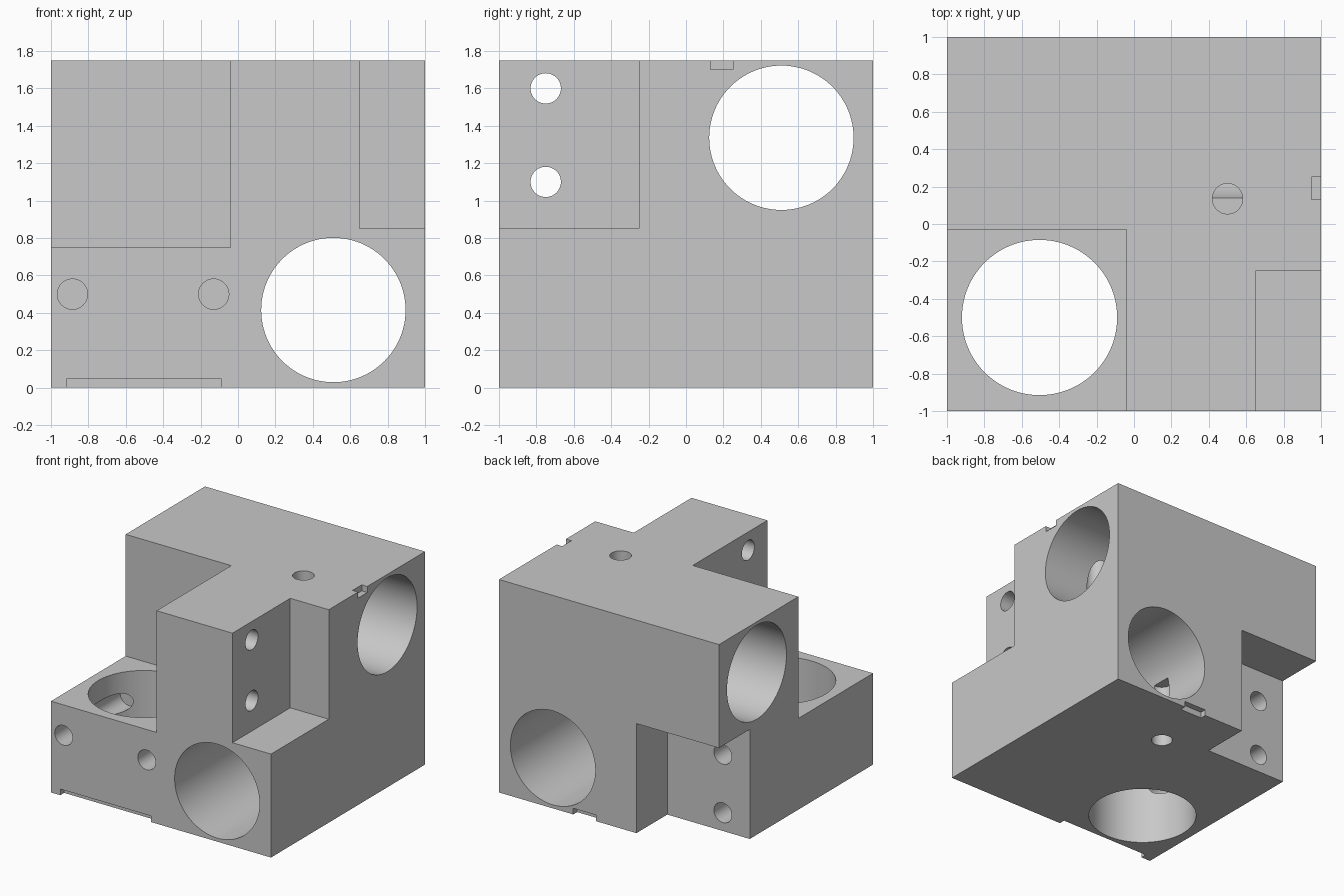
import bpy
from math import pi
from mathutils import Vector

default = bpy.data.objects.get("Cube")
if default:
    bpy.data.objects.remove(default, do_unlink=True)

OVER = 0.1  # how far cutters overshoot open faces


def box(name, low, high):
    low, high = Vector(low), Vector(high)
    bpy.ops.mesh.primitive_cube_add(size=1, location=(low + high) / 2)
    ob = bpy.context.object
    ob.name = name
    ob.scale = high - low
    bpy.ops.object.transform_apply(location=True, rotation=True, scale=True)
    return ob


def rod(name, axis, start, end, a, b, radius, sides=96):
    """Cylinder along an axis; a and b are its other two coordinates in xyz order."""
    mid = (start + end) / 2
    place = {"x": (mid, a, b), "y": (a, mid, b), "z": (a, b, mid)}[axis]
    turn = {"x": (0, pi / 2, 0), "y": (pi / 2, 0, 0), "z": (0, 0, 0)}[axis]
    bpy.ops.mesh.primitive_cylinder_add(vertices=sides, radius=radius, depth=end - start,
                                        location=place, rotation=turn)
    ob = bpy.context.object
    ob.name = name
    bpy.ops.object.transform_apply(location=True, rotation=True, scale=True)
    return ob


block = box("machined_block", (-1, -1, 0), (1, 1, 1.75))
top, far = 1.75 + OVER, 1 + OVER

cutters = [
    # Corner steps
    box("front_right_step", (-far, -far, 0.75), (-0.04, -0.03, top)),
    box("front_left_step", (0.65, -far, 0.85), (far, -0.25, top)),
    box("back_step", (-far, 0.6, -OVER), (-0.25, far, 0.9)),
    # Large bores
    rod("depth_bore", "y", -far, far, 0.51, 0.415, 0.386),
    rod("cross_bore", "x", -far, far, 0.51, 1.336, 0.386),
    rod("upright_bore", "z", -OVER, 0.75 + OVER, -0.505, -0.5, 0.415),
    # Shallow slots on the edges
    box("top_slot", (0.95, 0.13, 1.7), (far, 0.25, top)),
    box("front_slot", (-0.915, -far, -OVER), (-0.09, -0.95, 0.05)),
    box("back_slot", (0.12, 0.95, -OVER), (0.325, far, 0.05)),
]

# Small pin holes
PIN = 0.081
for z in (1.1, 1.6):
    cutters.append(rod("arm_hole", "x", -0.04 - OVER, 0.65 + OVER, -0.75, z, PIN, 48))
for x in (-0.885, -0.13):
    cutters.append(rod("front_hole", "y", -far, -0.15, x, 0.5, PIN, 48))
for z in (0.15, 0.63):
    cutters.append(rod("back_hole", "y", 0.1, 0.6 + OVER, -0.755, z, PIN, 48))
cutters.append(rod("top_hole", "z", 1.23, top, 0.5, 0.135, PIN, 48))
cutters.append(rod("bottom_hole", "z", -OVER, 0.52, 0.13, 0.49, PIN, 48))

# Cut everything out of the block
bpy.ops.object.select_all(action="DESELECT")
block.select_set(True)
bpy.context.view_layer.objects.active = block
for cutter in cutters:
    cutter.hide_render = True
    mod = block.modifiers.new(cutter.name, "BOOLEAN")
    mod.operation = "DIFFERENCE"
    mod.solver = "EXACT"
    mod.object = cutter
    bpy.ops.object.modifier_apply(modifier=mod.name)
    bpy.data.objects.remove(cutter, do_unlink=True)

# Plain grey finish
grey = bpy.data.materials.new("plain_grey")
grey.use_nodes = True
colour = (0.58, 0.58, 0.58, 1)
grey.diffuse_color = colour
grey.node_tree.nodes["Principled BSDF"].inputs["Base Color"].default_value = colour
block.data.materials.clear()
block.data.materials.append(grey)
bpy.ops.object.shade_smooth_by_angle(angle=pi / 6)
